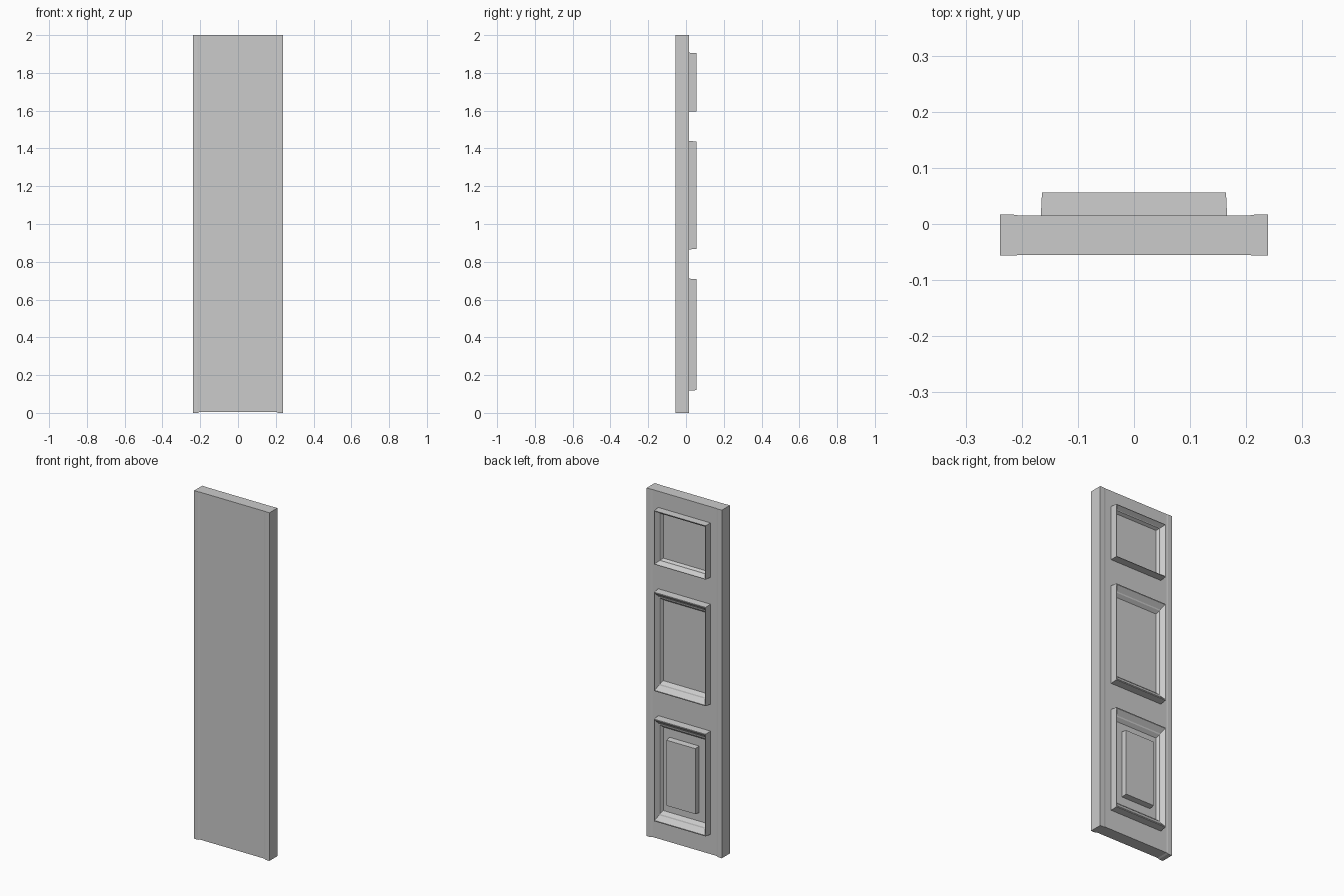
import bpy

if "Cube" in bpy.data.objects:
    bpy.data.objects.remove(bpy.data.objects["Cube"])


def make_object(name, verts, faces):
    mesh = bpy.data.meshes.new(name)
    mesh.from_pydata(verts, [], faces)
    mesh.update()
    obj = bpy.data.objects.new(name, mesh)
    bpy.context.collection.objects.link(obj)
    return obj


def loft(name, rings, cap_start=False, cap_end=False):
    """Join successive four-cornered rings with quads."""
    verts = [v for ring in rings for v in ring]
    faces = []
    for i in range(len(rings) - 1):
        for j in range(4):
            k = (j + 1) % 4
            a, b = i * 4, i * 4 + 4
            faces.append((a + j, a + k, b + k, b + j))
    if cap_start:
        faces.append((3, 2, 1, 0))
    if cap_end:
        n = len(verts) - 4
        faces.append((n, n + 1, n + 2, n + 3))
    return make_object(name, verts, faces)


def ring_xz(half_x, half_z, y, zc):
    return [(half_x, y, zc - half_z), (-half_x, y, zc - half_z),
            (-half_x, y, zc + half_z), (half_x, y, zc + half_z)]


# Door slab: full thickness at both edges, very slightly recessed between
stations = [(-0.239, 0.0365, 0), (-0.214, 0.0365, 0), (-0.204, 0.035, 0.004),
            (0.204, 0.035, 0.004), (0.214, 0.0365, 0), (0.239, 0.0365, 0)]
slab_rings = []
for x, t, z0 in stations:
    slab_rings.append([(x, -0.02 - t, z0), (x, -0.02 + t, z0),
                       (x, -0.02 + t, 2), (x, -0.02 - t, 2)])
loft("door_slab", slab_rings, True, True)

# Moulded panel frames: one profile (inset, y), stretched to each panel height
profile = [(0, 0.013), (0.002, 0.0565), (0.005, 0.0565),
           (0.019, 0.034), (0.023, 0.032), (0.033, 0.013)]
panels = [("top_panel_frame", 1.594, 1.907),
          ("middle_panel_frame", 0.865, 1.44),
          ("bottom_panel_frame", 0.117, 0.711)]
half_w = 0.166
for name, z0, z1 in panels:
    half_h = (z1 - z0) / 2
    stretch = half_h / half_w
    loft(name, [ring_xz(half_w - d, half_h - d * stretch, y, (z0 + z1) / 2)
                for d, y in profile])

# Raised field inside the bottom frame
loft("raised_field", [ring_xz(0.094, 0.192, 0.013, 0.414),
                      ring_xz(0.092, 0.188, 0.047, 0.414)], True, True)

# Consistent outward normals
import bmesh
for obj in bpy.context.collection.objects:
    bm = bmesh.new()
    bm.from_mesh(obj.data)
    bmesh.ops.recalc_face_normals(bm, faces=bm.faces)
    bm.to_mesh(obj.data)
    bm.free()
